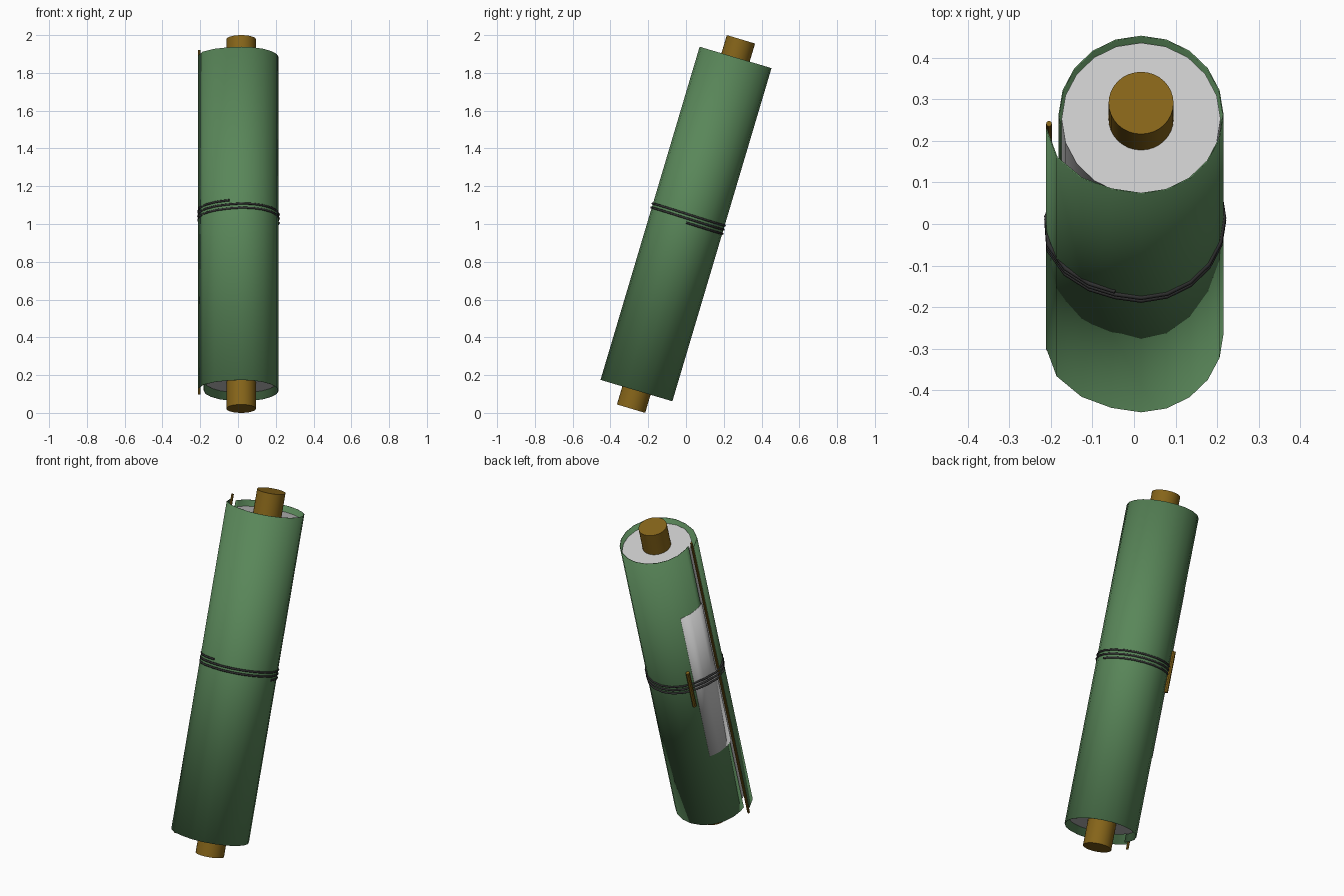
import bpy, bmesh, math
from mathutils import Matrix, Euler

if "Cube" in bpy.data.objects:
    bpy.data.objects.remove(bpy.data.objects["Cube"])

# Everything is built along local z, then leaned back as one piece
LEAN = (Matrix.Translation((0.017, 0, 1.0))
        @ Euler((math.radians(-16.57), 0, 0)).to_matrix().to_4x4())


def material(name, rgb):
    m = bpy.data.materials.new(name)
    m.diffuse_color = (*rgb, 1)
    m.use_nodes = True
    m.node_tree.nodes["Principled BSDF"].inputs["Base Color"].default_value = m.diffuse_color
    return m


GREEN = material("green_cloth", (0.10, 0.24, 0.10))
WOOD = material("wood", (0.24, 0.13, 0.01))
DARK = material("dark_cord", (0.03, 0.03, 0.03))


def polar(deg, r, z):
    a = math.radians(deg)
    return (r * math.cos(a), r * math.sin(a), z)


def finish(obj, mat=None):
    if mat:
        obj.data.materials.append(mat)
    obj.matrix_world = LEAN @ obj.matrix_world
    bpy.ops.object.select_all(action='DESELECT')
    obj.select_set(True)
    bpy.context.view_layer.objects.active = obj
    if obj.type == 'MESH':
        bpy.ops.object.shade_smooth_by_angle(angle=math.radians(32))


def rod(name, r, z0, z1, sides, at=(0, 0), mat=None):
    bpy.ops.mesh.primitive_cylinder_add(vertices=sides, radius=r, depth=z1 - z0,
                                        location=(*at, (z0 + z1) / 2))
    obj = bpy.context.object
    obj.name = name
    bpy.context.view_layer.update()
    finish(obj, mat)


def sheet(name, profile, z0, z1, thick, mat=None):
    bm = bmesh.new()
    cols = [[bm.verts.new(polar(d, r, z)) for z in (z0, z1)] for d, r in profile]
    for a, b in zip(cols, cols[1:]):
        bm.faces.new((a[0], b[0], b[1], a[1]))
    mesh = bpy.data.meshes.new(name)
    bm.to_mesh(mesh)
    bm.free()
    obj = bpy.data.objects.new(name, mesh)
    bpy.context.collection.objects.link(obj)
    finish(obj, mat)
    mod = obj.modifiers.new("thickness", 'SOLIDIFY')
    mod.thickness = thick
    mod.offset = 0


# Roller and the rolled paper around it
rod("roller", 0.078, -1.02, 1.02, 32, mat=WOOD)
rod("paper_roll", 0.191, -0.875, 0.885, 20)

# Outer cover: loose flap on the left, then one full wrap
flap = [(189, 0.230), (208, 0.2285), (228, 0.213), (249, 0.199)]
wrap = [(270 + 18 * k, 0.197) for k in range(16)] + [(549, 0.197)]
sheet("cover", flap + wrap, -0.92, 0.92, 0.003, GREEN)

# Thin stick along the free edge of the flap
rod("edge_stick", 0.007, -0.95, 0.95, 8, polar(188, 0.2235, 0)[:2], WOOD)

# Title slip partly tucked under the flap
sheet("title_slip", [(144, 0.2), (162, 0.2), (180, 0.2), (192, 0.2)],
      -0.46, 0.51, 0.002)

# Cord wound around the middle, passing over the flap
OVER = [(0, 0.197), (144, 0.197), (162, 0.207), (189, 0.234),
        (208, 0.2285), (228, 0.213), (249, 0.199), (360, 0.197)]


def cord_radius(deg):
    deg %= 360
    for (a, ra), (b, rb) in zip(OVER, OVER[1:]):
        if a <= deg <= b:
            return ra + (rb - ra) * (deg - a) / (b - a) + 0.002


curve = bpy.data.curves.new("cord", 'CURVE')
curve.dimensions = '3D'
curve.bevel_depth = 0.006
curve.bevel_resolution = 1
curve.use_fill_caps = True
spline = curve.splines.new('POLY')
steps = 54
spline.points.add(steps)
for i, p in enumerate(spline.points):
    d = 252 - 18 * i
    z = 0.068 - 0.0225 * i / 20 - 0.007 * math.sin(math.radians(d))
    p.co = (*polar(d, cord_radius(d), z), 1)
cord = bpy.data.objects.new("cord", curve)
bpy.context.collection.objects.link(cord)
finish(cord, DARK)

# Toggle peg tucked under the cord
rod("toggle_peg", 0.011, -0.09, 0.145, 8, polar(137, 0.207, 0)[:2], WOOD)
